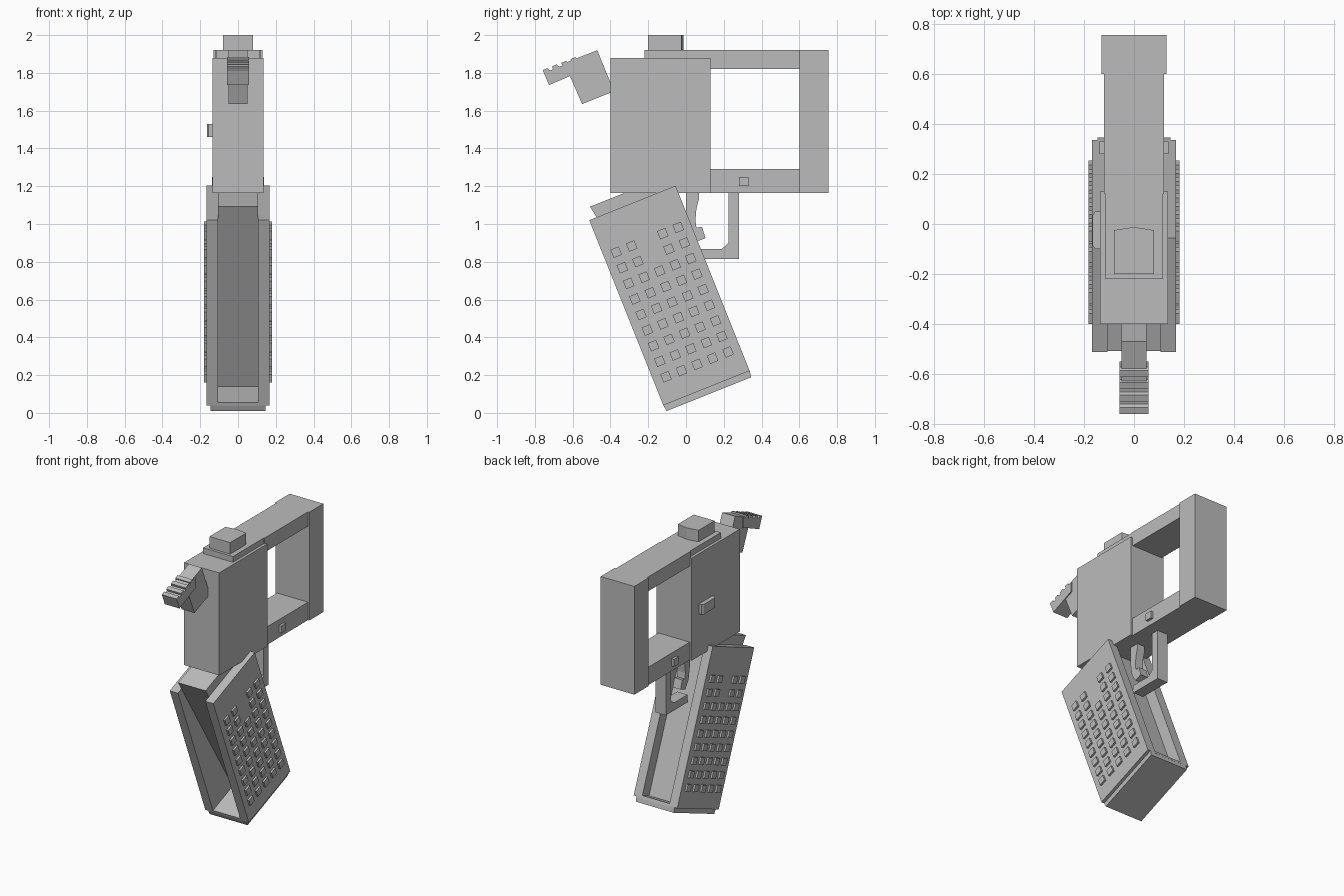
import bpy, bmesh, math
from mathutils import Matrix, Vector

if "Cube" in bpy.data.objects:
    bpy.data.objects.remove(bpy.data.objects["Cube"])

grey = bpy.data.materials.new("flat_grey")
grey.diffuse_color = (0.5, 0.5, 0.5, 1)
grey.use_nodes = True
grey.node_tree.nodes["Principled BSDF"].inputs["Base Color"].default_value = grey.diffuse_color


def finish(name, bm):
    bmesh.ops.recalc_face_normals(bm, faces=bm.faces[:])
    me = bpy.data.meshes.new(name)
    bm.to_mesh(me)
    bm.free()
    me.materials.append(grey)
    ob = bpy.data.objects.new(name, me)
    bpy.context.collection.objects.link(ob)
    return ob


def extrude(bm, points, offset):
    face = bm.faces.new([bm.verts.new(p) for p in points])
    geo = bmesh.ops.extrude_face_region(bm, geom=[face])["geom"]
    bmesh.ops.translate(bm, vec=offset, verts=[g for g in geo if isinstance(g, bmesh.types.BMVert)])


def side_profile(name, yz, x0, x1):
    """Side outline (y, z) extruded across x."""
    bm = bmesh.new()
    extrude(bm, [(x0, y, z) for y, z in yz], (x1 - x0, 0, 0))
    return finish(name, bm)


def box(name, x0, x1, y0, y1, z0, z1):
    return side_profile(name, [(y0, z0), (y1, z0), (y1, z1), (y0, z1)], x0, x1)


# Body and rear frame
box("body", -0.135, 0.135, -0.40, 0.13, 1.165, 1.88)
box("top_rail", -0.115, 0.115, -0.22, 0.61, 1.82, 1.92)
box("frame_top_bar", -0.12, 0.12, 0.12, 0.61, 1.82, 1.92)
box("frame_bottom_bar", -0.12, 0.12, 0.12, 0.61, 1.165, 1.29)
box("frame_rear_block", -0.13, 0.13, 0.60, 0.755, 1.165, 1.92)
box("frame_pin", -0.138, 0.138, 0.28, 0.33, 1.20, 1.25)

# Sight block with a slightly pointed rear edge
bm = bmesh.new()
extrude(bm, [(x, y, 1.90) for x, y in
             [(-0.08, -0.20), (0.08, -0.20), (0.08, -0.025), (0, -0.012), (-0.08, -0.025)]], (0, 0, 0.10))
finish("sight", bm)

# Side button with chamfered ends
bm = bmesh.new()
extrude(bm, [(x, y, 1.46) for x, y in
             [(-0.13, -0.10), (-0.155, -0.10), (-0.165, -0.085),
              (-0.165, 0.035), (-0.155, 0.05), (-0.13, 0.05)]], (0, 0, 0.07))
finish("side_button", bm)

# Hammer: neck, and a wider spur with a stepped thumb grip
side_profile("hammer_neck", [(-0.635, 1.855), (-0.47, 1.92), (-0.38, 1.70), (-0.40, 1.695),
                             (-0.55, 1.635), (-0.615, 1.785)], -0.05, 0.05)
side_profile("hammer_spur", [(-0.752, 1.80), (-0.55, 1.88), (-0.55, 1.81), (-0.615, 1.783), (-0.725, 1.735)],
             -0.057, 0.057)
slope = Vector((0, 0.93, 0.368))
normal = Vector((0, -0.368, 0.93))
bm = bmesh.new()
for i in range(4):
    p = Vector((-0.057, -0.752, 1.798)) + slope * 0.053 * i
    extrude(bm, [p, p + normal * 0.018, p + normal * 0.018 + slope * 0.028, p + slope * 0.036], (0.114, 0, 0))
finish("hammer_ridges", bm)

# Grip frame: u runs across the grip, v runs down it, from the upper front corner
U = Vector((0.9285, 0.3714))
V = Vector((0.3714, -0.9285))
ORIGIN = Vector((-0.512, 1.02))


def grip(u, v):
    return tuple(ORIGIN + U * u + V * v)


W, L = 0.492, 1.09
for name, s in (("right", 1), ("left", -1)):
    side_profile("grip_plate_" + name, [grip(0, 0), grip(W, 0), grip(W, L - 0.035), grip(0, L - 0.035)],
                 s * 0.105, s * 0.168)
side_profile("grip_cap", [grip(0, L - 0.035), grip(W, L - 0.035), grip(W - 0.005, L), grip(0.005, L)],
             -0.146, 0.146)
side_profile("grip_floor", [grip(0, L - 0.05), grip(W, L - 0.05), grip(W, L - 0.03), grip(0, L - 0.03)],
             -0.11, 0.11)
# Core between the plates, its front sloping back towards the bottom
side_profile("grip_core", [grip(0.03, -0.065), grip(W - 0.08, -0.065), grip(W - 0.08, L - 0.04),
                           grip(0.235, L - 0.04)], -0.106, 0.106)

# Square studs on both grip plates
bm = bmesh.new()
tilt = Matrix.Rotation(math.atan2(U.y, U.x), 4, 'X')
for side in (-1, 1):
    for row in range(9):
        for col in range(5):
            if col == 2 and row < 2:
                continue
            y, z = grip(0.069 + 0.0885 * col, 0.21 + 0.0888 * row)
            m = Matrix.Translation((side * 0.172, y, z)) @ tilt @ Matrix.Diagonal((0.018, 0.047, 0.047, 1))
            bmesh.ops.create_cube(bm, size=1, matrix=m)
finish("grip_studs", bm)

# Trigger and guard
side_profile("trigger", [(0.0, 1.18), (0.07, 1.18), (0.068, 1.13), (0.055, 1.08), (0.05, 1.02), (0.055, 0.98),
                         (0.085, 0.985), (0.103, 0.925), (0.05, 0.905), (0.015, 0.96), (0.0, 1.05)],
             -0.03, 0.03)
side_profile("trigger_guard", [(0.225, 1.18), (0.28, 1.18), (0.28, 0.815), (0.04, 0.815), (0.04, 0.868),
                               (0.19, 0.868), (0.225, 0.90)], -0.04, 0.04)
